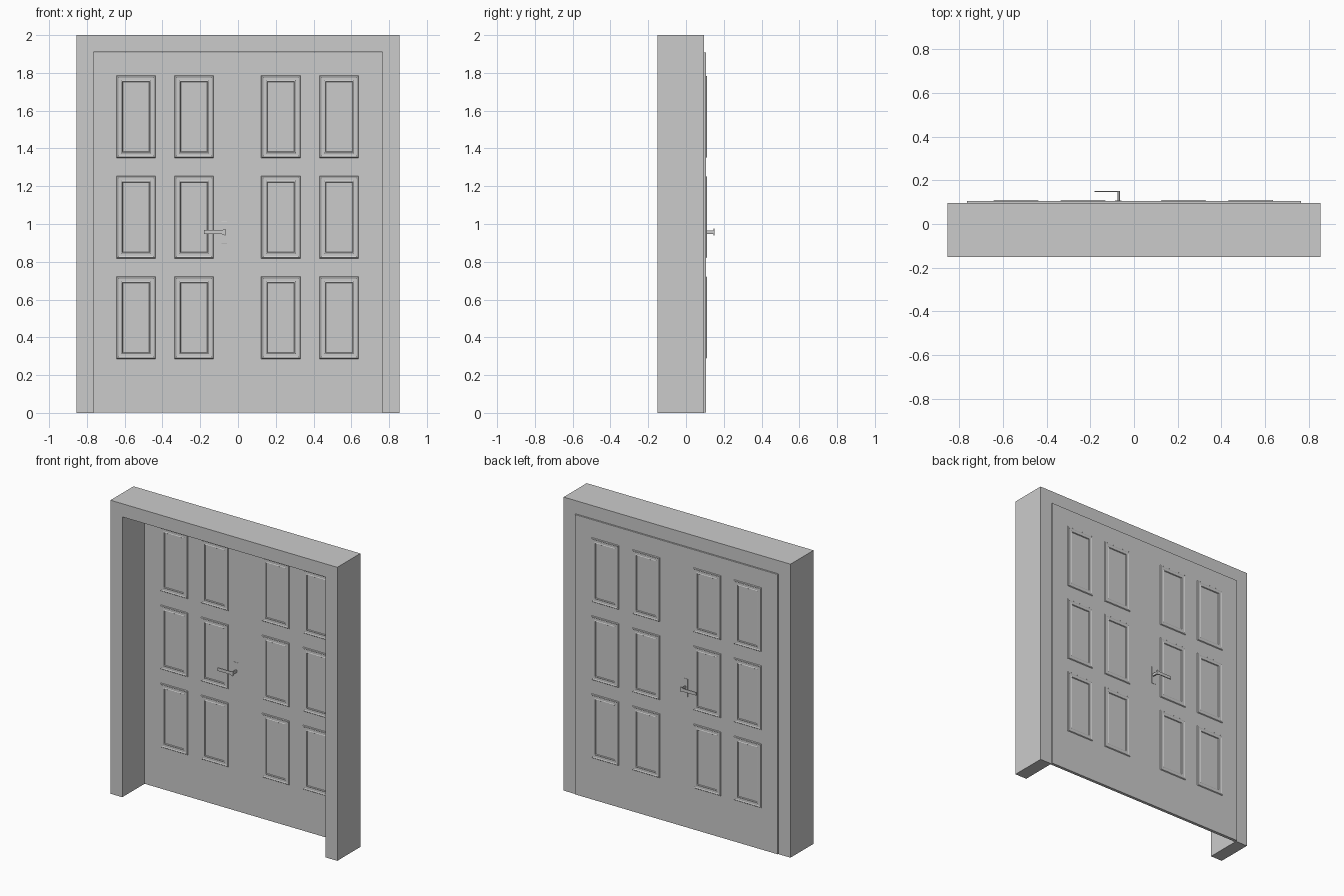
import bpy, bmesh

if "Cube" in bpy.data.objects:
    bpy.data.objects.remove(bpy.data.objects["Cube"])

DOOR_FRONT, DOOR_BACK = 0.084, 0.105   # door slab faces in y


def new_object(name, bm):
    bmesh.ops.recalc_face_normals(bm, faces=bm.faces[:])
    me = bpy.data.meshes.new(name)
    bm.to_mesh(me)
    bm.free()
    ob = bpy.data.objects.new(name, me)
    bpy.context.collection.objects.link(ob)
    return ob


def box(name, x0, x1, y0, y1, z0, z1, bevel=0.0):
    bm = bmesh.new()
    bmesh.ops.create_cube(bm, size=1)
    for v in bm.verts:
        v.co = ((x0 + x1) / 2 + v.co.x * (x1 - x0),
                (y0 + y1) / 2 + v.co.y * (y1 - y0),
                (z0 + z1) / 2 + v.co.z * (z1 - z0))
    if bevel:
        bmesh.ops.bevel(bm, geom=bm.edges[:], offset=bevel, segments=2,
                        profile=0.5, affect='EDGES')
    return new_object(name, bm)


def extrude_outline(name, pts, y0, y1):
    """Extrude an x-z outline along y."""
    bm = bmesh.new()
    face = bm.faces.new([bm.verts.new((x, y0, z)) for x, z in pts])
    ext = bmesh.ops.extrude_face_region(bm, geom=[face])
    for v in ext['geom']:
        if isinstance(v, bmesh.types.BMVert):
            v.co.y = y1
    return new_object(name, bm)


# moulding section: (inset from outer edge, height above the door face)
SECTION = [(0, 0), (0.004, 0.005), (0.009, 0.005), (0.012, 0.003),
           (0.025, 0.003), (0.028, 0.005), (0.031, 0.005), (0.034, 0)]


def moulding(name, cx, cz, face_y, side):
    """Rectangular mitred moulding swept around one panel."""
    bm = bmesh.new()
    rings = []
    for inset, height in SECTION:
        w, h = 0.104 - inset, 0.2185 - inset
        rings.append([bm.verts.new((cx + sx * w, face_y + side * height, cz + sz * h))
                      for sx, sz in ((-1, -1), (1, -1), (1, 1), (-1, 1))])
    for a, b in zip(rings, rings[1:] + rings[:1]):
        for i in range(4):
            j = (i + 1) % 4
            bm.faces.new((a[i], a[j], b[j], b[i]))
    return new_object(name, bm)


# door frame: two jambs and head as one outline
extrude_outline("door_frame",
                [(-0.855, 0), (-0.766, 0), (-0.766, 1.91), (0.766, 1.91),
                 (0.766, 0), (0.855, 0), (0.855, 2), (-0.855, 2)],
                -0.152, 0.096)

# door slab
box("door_slab", -0.765, 0.765, DOOR_FRONT, DOOR_BACK, 0.002, 1.909, 0.001)

# both faces: panel mouldings and handle set
for label, face_y, side in (("front", DOOR_FRONT, -1), ("back", DOOR_BACK, 1)):
    for cx in (-0.54, -0.233, 0.227, 0.535):
        for cz in (0.504, 1.036, 1.568):
            moulding(f"panel_moulding_{label}", cx, cz, face_y, side)

    def handle_part(name, x0, x1, d0, d1, z0, z1, bevel):
        y0, y1 = sorted((face_y + side * d0, face_y + side * d1))
        box(f"{name}_{label}", x0, x1, y0, y1, z0, z1, bevel)

    # thin backplate, spindle
    handle_part("handle_plate", -0.088, -0.058, -0.001, 0.002, 0.895, 1.015, 0.0005)
    handle_part("handle_spindle", -0.075, -0.065, 0.0, 0.045, 0.947, 0.966, 0.002)
    # lever flaring at its pivot end
    lever = [(-0.181, 0.946), (-0.085, 0.946), (-0.065, 0.938),
             (-0.065, 0.975), (-0.085, 0.967), (-0.181, 0.967)]
    extrude_outline(f"handle_lever_{label}", lever,
                    face_y + side * 0.041, face_y + side * 0.047)
